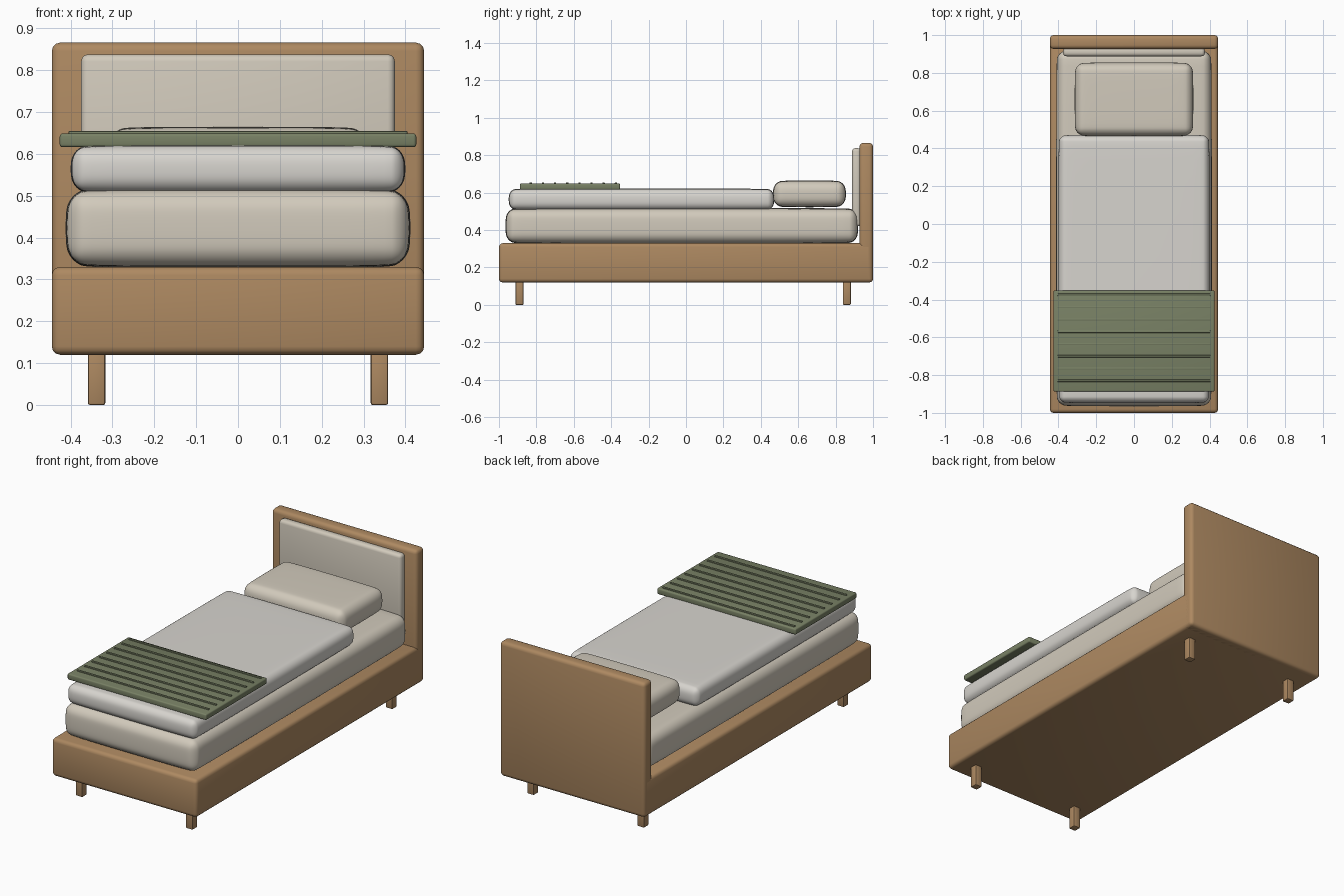
import bpy
from mathutils import Vector

if "Cube" in bpy.data.objects:
    bpy.data.objects.remove(bpy.data.objects["Cube"])


def material(name, rgb):
    m = bpy.data.materials.new(name)
    m.diffuse_color = (*rgb, 1)
    m.use_nodes = True
    m.node_tree.nodes["Principled BSDF"].inputs["Base Color"].default_value = m.diffuse_color
    return m


WOOD = material("wood", (0.42, 0.25, 0.12))
LINEN = material("linen", (0.64, 0.59, 0.50))
SHEET = material("sheet", (0.68, 0.66, 0.62))
GREEN = material("green_wool", (0.19, 0.22, 0.13))


def box(name, lo, hi, mat, bevel, segments=3, soft=False):
    """Bevelled box between two corners; soft boxes are puffed like cushions."""
    lo, hi = Vector(lo), Vector(hi)
    bpy.ops.mesh.primitive_cube_add(size=1, location=(lo + hi) / 2)
    ob = bpy.context.object
    ob.name = name
    for v in ob.data.vertices:
        v.co *= hi - lo
    b = ob.modifiers.new("bevel", 'BEVEL')
    b.width, b.segments, b.limit_method = bevel, segments, 'NONE'
    if soft:
        ob.modifiers.new("puff", 'SUBSURF').levels = 2
    bpy.ops.object.convert(target='MESH')
    # fit the finished shape exactly to its corners
    size = hi - lo
    for i in range(3):
        reach = max(abs(v.co[i]) for v in ob.data.vertices)
        for v in ob.data.vertices:
            v.co[i] *= size[i] / 2 / reach
    ob.data.materials.append(mat)
    if soft:
        bpy.ops.object.shade_smooth()
    else:
        bpy.ops.object.shade_smooth_by_angle(angle=0.6)
    return ob


# wooden frame, headboard and legs
box("bed_frame", (-0.445, -1, 0.12), (0.445, 0.995, 0.33), WOOD, 0.02)
box("headboard", (-0.445, 0.927, 0.12), (0.445, 1, 0.866), WOOD, 0.02)
for sx, side in ((-1, "left"), (1, "right")):
    for y, end in ((-0.89, "front"), (0.86, "back")):
        x = sx * 0.338
        box(f"{end}_{side}_leg", (x - 0.021, y - 0.021, 0),
            (x + 0.021, y + 0.021, 0.14), WOOD, 0.005, 2)

# upholstered panel on the headboard
box("headboard_panel", (-0.375, 0.888, 0.42), (0.375, 0.935, 0.838), LINEN, 0.017)

# soft bedding
box("mattress", (-0.412, -0.965, 0.328), (0.412, 0.92, 0.518), LINEN, 0.06, 4, True)
box("duvet", (-0.40, -0.948, 0.506), (0.40, 0.472, 0.622), SHEET, 0.045, 4, True)
box("pillow", (-0.314, 0.465, 0.522), (0.314, 0.855, 0.665), LINEN, 0.055, 4, True)

# folded throw with raised ribs
box("throw", (-0.426, -0.888, 0.616), (0.426, -0.352, 0.649), GREEN, 0.007)
for i in range(8):
    y = -0.83 + i * 0.065
    box(f"throw_rib_{i + 1}", (-0.405, y - 0.006, 0.645),
        (0.405, y + 0.006, 0.655), GREEN, 0.003, 2)
